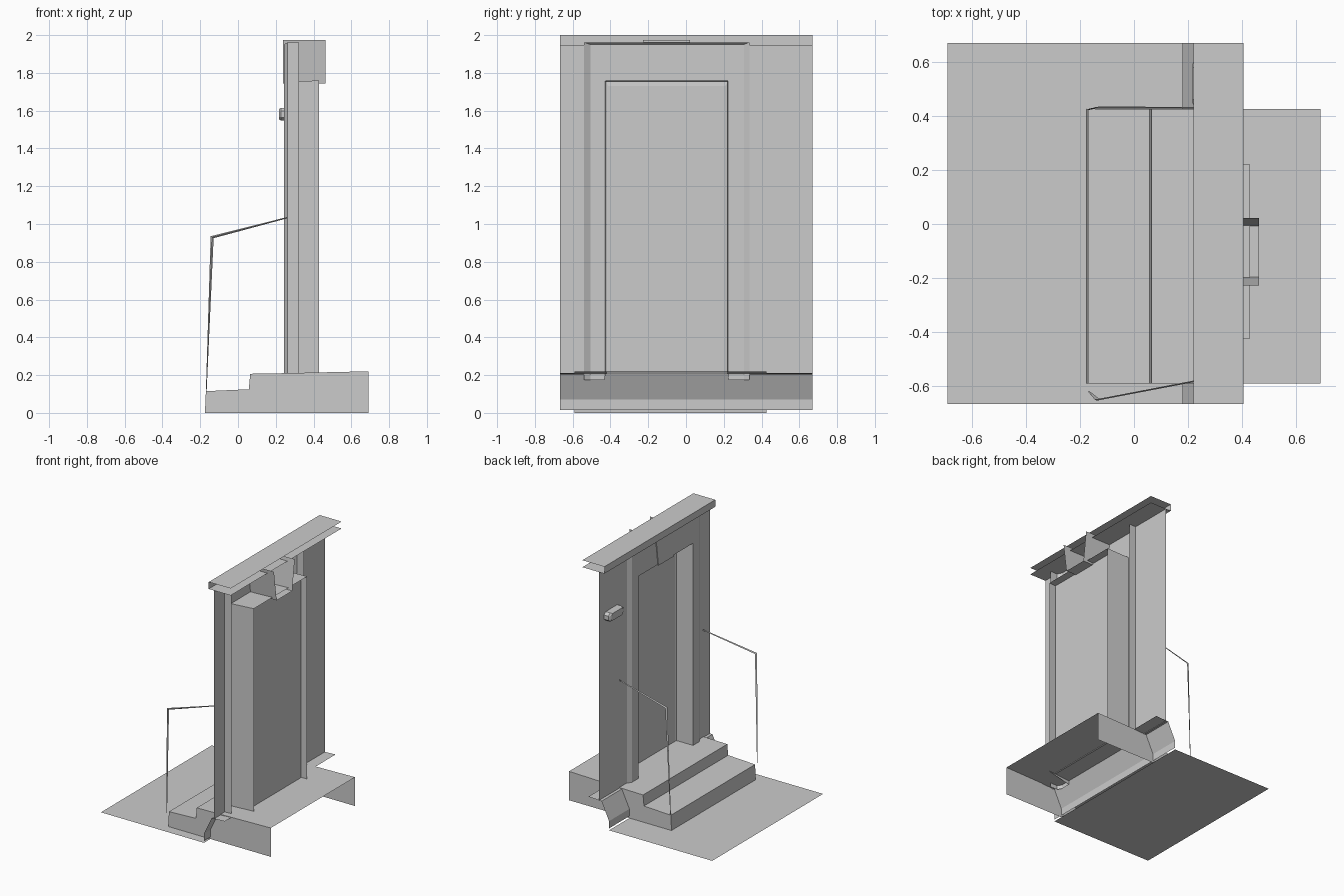
import bpy, bmesh

if "Cube" in bpy.data.objects:
    bpy.data.objects.remove(bpy.data.objects["Cube"])


def make(name, verts, faces):
    me = bpy.data.meshes.new(name)
    me.from_pydata(verts, [], faces)
    ob = bpy.data.objects.new(name, me)
    bpy.context.collection.objects.link(ob)
    return ob


def loft(name, rows):
    """Join equal-length rows of points with quads into an open sheet."""
    n = len(rows[0])
    verts = [p for r in rows for p in r]
    faces = [(i * n + j, i * n + j + 1, (i + 1) * n + j + 1, (i + 1) * n + j)
             for i in range(len(rows) - 1) for j in range(n - 1)]
    return make(name, verts, faces)


def extrude_y(name, profile, y0, y1):
    """Sweep an open (x, z) profile along y."""
    return loft(name, [[(x, y, z) for x, z in profile] for y in (y0, y1)])


def panel(name, x, y0, y1, z0, z1):
    return make(name, [(x, y0, z0), (x, y1, z0), (x, y1, z1), (x, y0, z1)], [(3, 2, 1, 0)])


def surround(name, profile):
    """Carry (x, left y, right y, top z, bottom z) points up, over and down an opening."""
    return loft(name, [[(x, a, b), (x, a, t), (x, c, t), (x, c, b)] for x, a, c, t, b in profile])


# ground sheet in front of the facade
make("ground", [(-.69, -.667, 0), (.18, -.667, 0), (.18, .67, 0), (-.69, .67, 0)], [(0, 1, 2, 3)])

# two steps: treads and risers, with side cheeks, open below and behind
step = [(-.175, 0), (-.17, .115), (.057, .125), (.065, .207), (.24, .21), (.69, .22)]
extrude_y("steps", step, -.59, .425)
for label, y in (("right", -.59), ("left", .425)):
    cheek = step + [(.69, 0), (.057, 0)]
    make("step_cheek_" + label, [(x, y, z) for x, z in cheek],
         [(0, 1, 2, 7), (7, 2, 3, 4, 5, 6)])

# wall strips, plinth and open-ended cornice
panel("wall_right", .265, -.667, -.54, .2, 1.947)
panel("wall_left", .265, .335, .67, .2, 1.947)
extrude_y("plinth", [(.355, .21), (.244, .205), (.18, .07), (.18, .015)], -.667, .67)
extrude_y("cornice", [(.405, 2), (.22, 2), (.22, 1.947), (.405, 1.947)], -.667, .67)

# moulded door surround and jambs
surround("door_surround", [(.323, -.54, .335, 1.962, .175), (.262, -.54, .335, 1.962, .175),
                           (.243, -.506, .306, 1.95, .175), (.243, -.432, .226, 1.752, .175),
                           (.43, -.424, .22, 1.76, .212)])
# door panel with a narrow rim flaring out to the jambs
panel("door", .38, -.412, .207, .205, 1.73)
surround("door_rim", [(.38, -.412, .207, 1.73, .205), (.376, -.422, .222, 1.754, .205)])

# keystone: front, two sides and underside
key = [(-.228, 1.975), (-.196, 1.745), (-.008, 1.745), (.022, 1.975)]
loft("keystone_body", [[(x, y, z) for y, z in key] for x in (.238, .463)])
make("keystone_front", [(.238, y, z) for y, z in key], [(0, 1, 2, 3)])

# small chamfered wall lamp
outer = [(.43, 1.565), (.45, 1.548), (.59, 1.548), (.61, 1.565),
         (.61, 1.597), (.59, 1.615), (.45, 1.615), (.43, 1.597)]
cy, cz = .52, 1.581
lamp_rows = []
for x, s in ((.265, 1), (.228, 1), (.216, .8)):
    ring = [(x, cy + (y - cy) * s, cz + (z - cz) * s) for y, z in outer]
    lamp_rows.append(ring + ring[:1])
lamp = loft("wall_lamp", lamp_rows)
bm = bmesh.new()
bm.from_mesh(lamp.data)
bmesh.ops.remove_doubles(bm, verts=bm.verts, dist=.0005)
bm.faces.new([v for v in bm.verts if v.co.x < .22])
bmesh.ops.recalc_face_normals(bm, faces=bm.faces)
bm.to_mesh(lamp.data)
bm.free()

# thin handrails: tapering blades from post foot to wall
for label, foot, knee, end in (("right", -.62, -.65, -.575), ("left", .425, .432, .43)):
    path = [(-.17, foot, .115), (-.145, knee, .935), (.26, end, 1.037)]
    shift = [(.004, .002, 0), (.016, .003, -.01), (0, .003, -.007)]
    third = [(.002, -.003, 0), (.007, -.004, -.004), (0, -.003, -.003)]
    rail = []
    for i, p in enumerate(path):
        tri = [p] + [tuple(a + b for a, b in zip(p, d[i])) for d in (shift, third)]
        rail.append(tri + tri[:1])
    loft("handrail_" + label, rail)
    panel("handrail_plate_" + label, .26, end - .004, end + .014, 1.025, 1.06)
